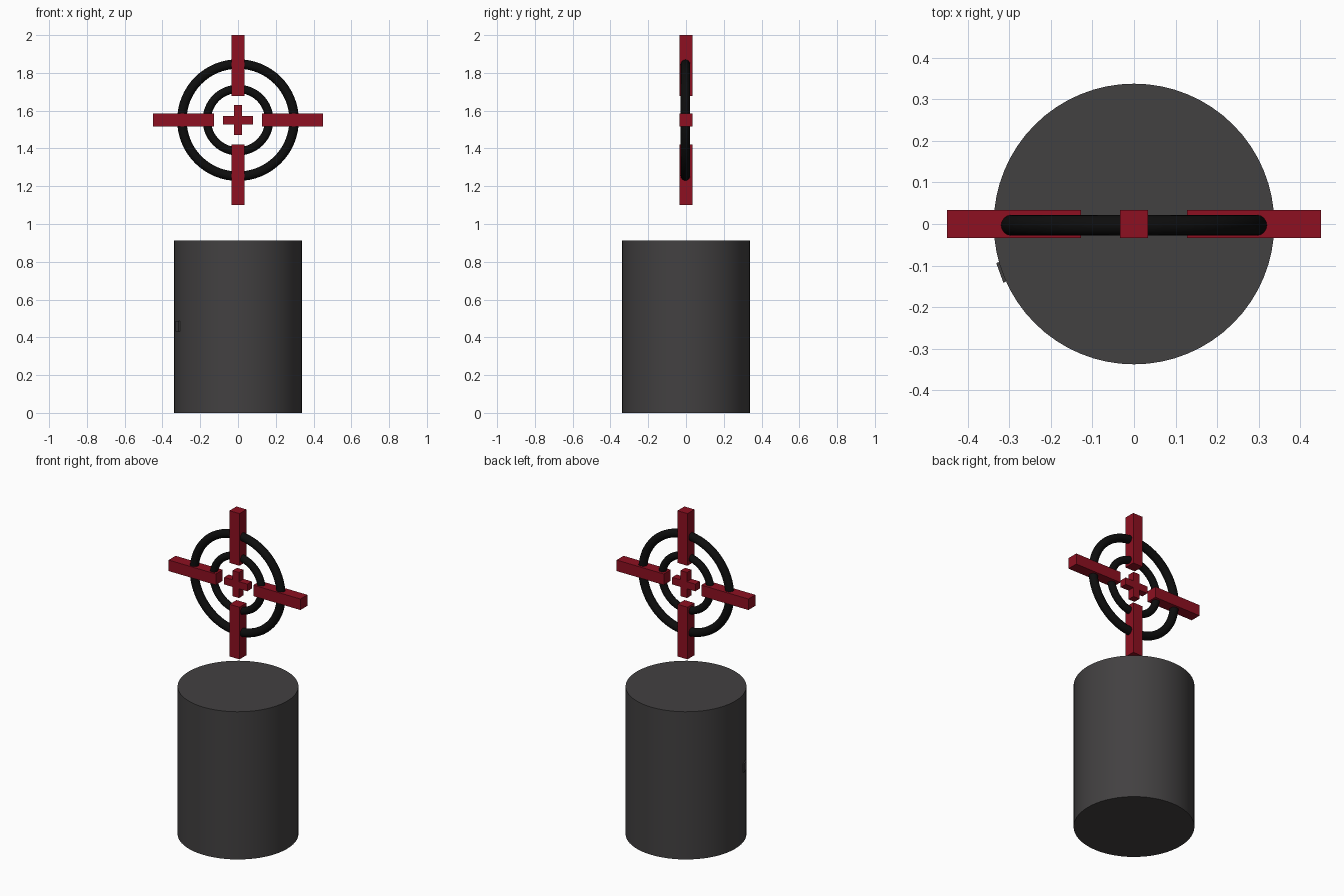
import bpy, math

if "Cube" in bpy.data.objects:
    bpy.data.objects.remove(bpy.data.objects["Cube"])

CZ = 1.55  # height of the reticle centre


def material(name, rgb):
    m = bpy.data.materials.new(name)
    m.diffuse_color = (*rgb, 1)
    m.use_nodes = True
    m.node_tree.nodes["Principled BSDF"].inputs["Base Color"].default_value = m.diffuse_color
    return m


red = material("red", (0.27, 0.005, 0.015))
black = material("black", (0.004, 0.004, 0.004))
charcoal = material("charcoal", (0.055, 0.052, 0.053))


def finish(name, mat, smooth=False):
    o = bpy.context.object
    o.name = name
    o.data.materials.append(mat)
    if smooth:
        bpy.ops.object.shade_smooth_by_angle(angle=math.radians(30))
    return o


def box(name, loc, size, mat, rot_z=0):
    bpy.ops.mesh.primitive_cube_add(size=1, location=loc, rotation=(0, 0, rot_z))
    bpy.context.object.scale = size
    bpy.ops.object.transform_apply(location=False, rotation=False, scale=True)
    return finish(name, mat)


def ring(name, major, minor):
    bpy.ops.mesh.primitive_torus_add(
        major_radius=major, minor_radius=minor, major_segments=64, minor_segments=16,
        location=(0, -0.003, CZ), rotation=(math.pi / 2, 0, 0))
    finish(name, black, True)


# Drum base
bpy.ops.mesh.primitive_cylinder_add(vertices=64, radius=0.338, depth=0.912,
                                    location=(0, 0, 0.456))
finish("drum", charcoal, True)

# Tiny tab barely breaking the side of the drum
a = math.radians(200)
box("side_tab", (0.332 * math.cos(a), 0.332 * math.sin(a), 0.458),
    (0.024, 0.05, 0.055), charcoal, a)

# Target rings
ring("outer_ring", 0.297, 0.025)
ring("inner_ring", 0.165, 0.022)

# Four radial bars
for side, s in (("positive", 1), ("negative", -1)):
    box(f"horizontal_bar_{side}", (s * 0.289, 0, CZ), (0.322, 0.068, 0.068), red)
    box(f"vertical_bar_{side}", (0, 0, CZ + s * 0.289), (0.068, 0.068, 0.322), red)

# Centre plus sign: one solid extruded from a 12-point outline
L, W, D = 0.079, 0.022, 0.022
quarter = [(L, -W), (L, W), (W, W)]
outline = []
for k in range(4):
    c, s = round(math.cos(k * math.pi / 2)), round(math.sin(k * math.pi / 2))
    outline += [(c * x - s * z, s * x + c * z) for x, z in quarter]
n = len(outline)
verts = [(x, y, z) for y in (-D, D) for x, z in outline]
faces = [tuple(range(n)), tuple(range(2 * n - 1, n - 1, -1))]
faces += [(i, i + n, (i + 1) % n + n, (i + 1) % n) for i in range(n)]
mesh = bpy.data.meshes.new("centre_plus")
mesh.from_pydata(verts, [], faces)
mesh.materials.append(red)
plus = bpy.data.objects.new("centre_plus", mesh)
plus.location = (0, 0, CZ)
bpy.context.collection.objects.link(plus)
